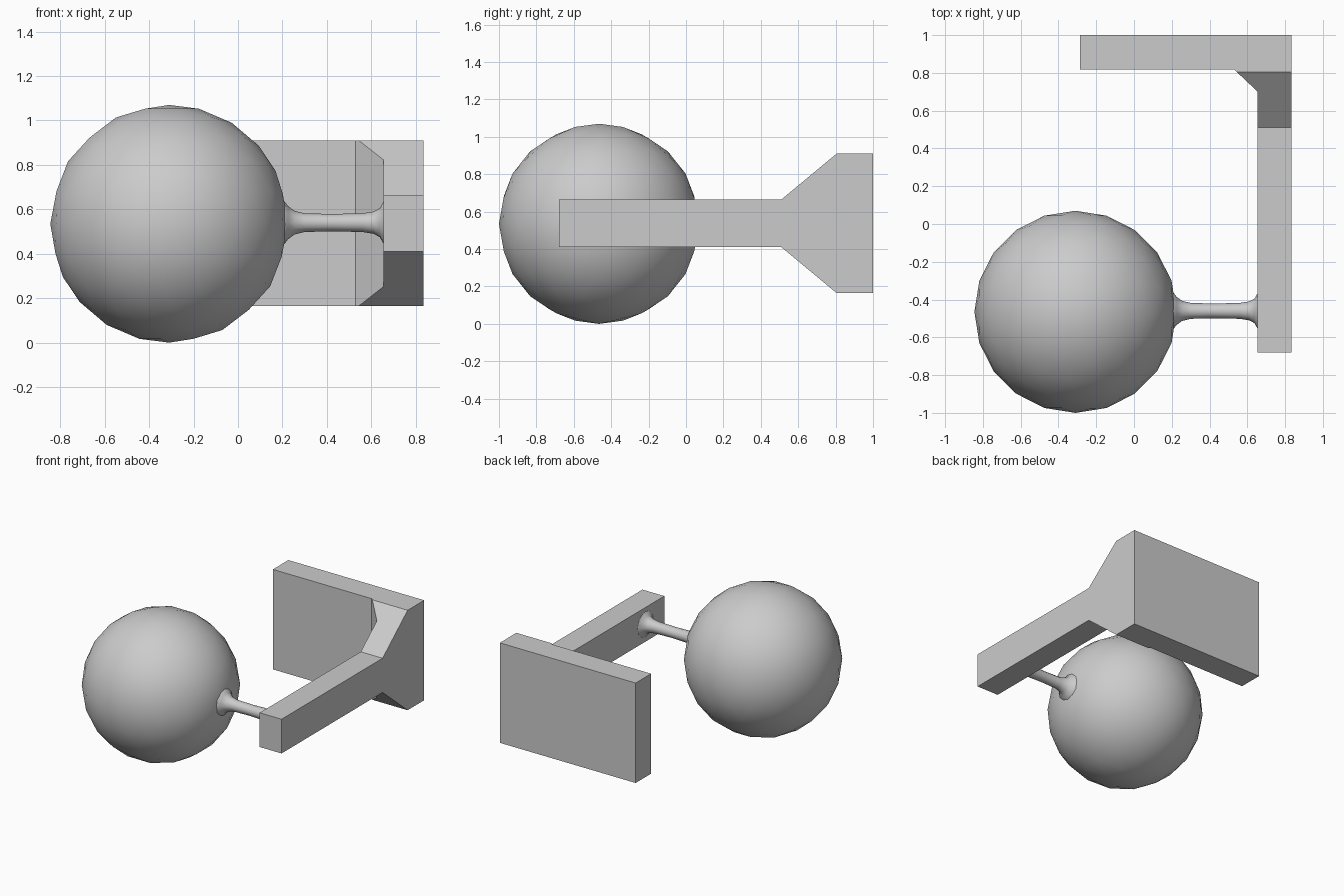
import bpy, bmesh, math
from mathutils import Vector

if "Cube" in bpy.data.objects:
    bpy.data.objects.remove(bpy.data.objects["Cube"])


def add_object(name, bm):
    bmesh.ops.recalc_face_normals(bm, faces=bm.faces)
    mesh = bpy.data.meshes.new(name)
    bm.to_mesh(mesh)
    bm.free()
    obj = bpy.data.objects.new(name, mesh)
    bpy.context.collection.objects.link(obj)
    return obj


def prism(name, points, offset):
    """Closed outline extruded along the offset vector."""
    bm = bmesh.new()
    face = bm.faces.new([bm.verts.new(p) for p in points])
    new = bmesh.ops.extrude_face_region(bm, geom=[face], use_keep_orig=True)
    verts = [g for g in new["geom"] if isinstance(g, bmesh.types.BMVert)]
    bmesh.ops.translate(bm, verts=verts, vec=Vector(offset))
    return add_object(name, bm)


def shade(obj, degrees):
    bpy.ops.object.select_all(action="DESELECT")
    obj.select_set(True)
    bpy.context.view_layer.objects.active = obj
    bpy.ops.object.shade_smooth_by_angle(angle=math.radians(degrees))


# Bracket: L-shaped plan with a chamfered inner corner
plan = [(-0.285, 1), (-0.285, 0.818), (0.53, 0.818), (0.655, 0.70),
        (0.655, -0.68), (0.835, -0.68), (0.835, 1)]
bracket = prism("bracket", [(x, y, 0.165) for x, y in plan], (0, 0, 0.745))

# Side profile trims the arm to a narrow bar flaring into the plate
z_mid, half, slope = 0.5375, 0.1275, 0.245 / 0.295
top = [(-0.9, half), (0.51, half), (1.1, half + 0.59 * slope)]
side = [(y, z_mid + h) for y, h in top] + [(y, z_mid - h) for y, h in reversed(top)]
cutter = prism("trim_helper", [(-1, y, z) for y, z in side], (2, 0, 0))
cutter.hide_render = True

trim = bracket.modifiers.new("trim", "BOOLEAN")
trim.operation = "INTERSECT"
trim.solver = "EXACT"
trim.object = cutter
bpy.context.view_layer.objects.active = bracket
bracket.select_set(True)
bpy.ops.object.modifier_apply(modifier="trim")
bpy.data.objects.remove(cutter, do_unlink=True)

# Ball
bpy.ops.mesh.primitive_ico_sphere_add(subdivisions=3, radius=0.535,
                                      location=(-0.31, -0.465, 0.535))
ball = bpy.context.object
ball.name = "ball"
shade(ball, 40)

# Stem: thin neck flared at both ends, spun around the x axis
profile = [(0.18, 0.11), (0.21, 0.095), (0.225, 0.075), (0.255, 0.053), (0.30, 0.042),
           (0.42, 0.039), (0.56, 0.042), (0.61, 0.05), (0.638, 0.065),
           (0.652, 0.09), (0.66, 0.10)]
sides = 12
bm = bmesh.new()
rings = []
for x, r in profile:
    rings.append([bm.verts.new((x, -0.46 + r * math.cos(2 * math.pi * i / sides),
                                0.54 + r * math.sin(2 * math.pi * i / sides)))
                  for i in range(sides)])
for a, b in zip(rings, rings[1:]):
    for i in range(sides):
        j = (i + 1) % sides
        bm.faces.new((a[i], a[j], b[j], b[i]))
stem = add_object("stem", bm)
shade(stem, 60)
